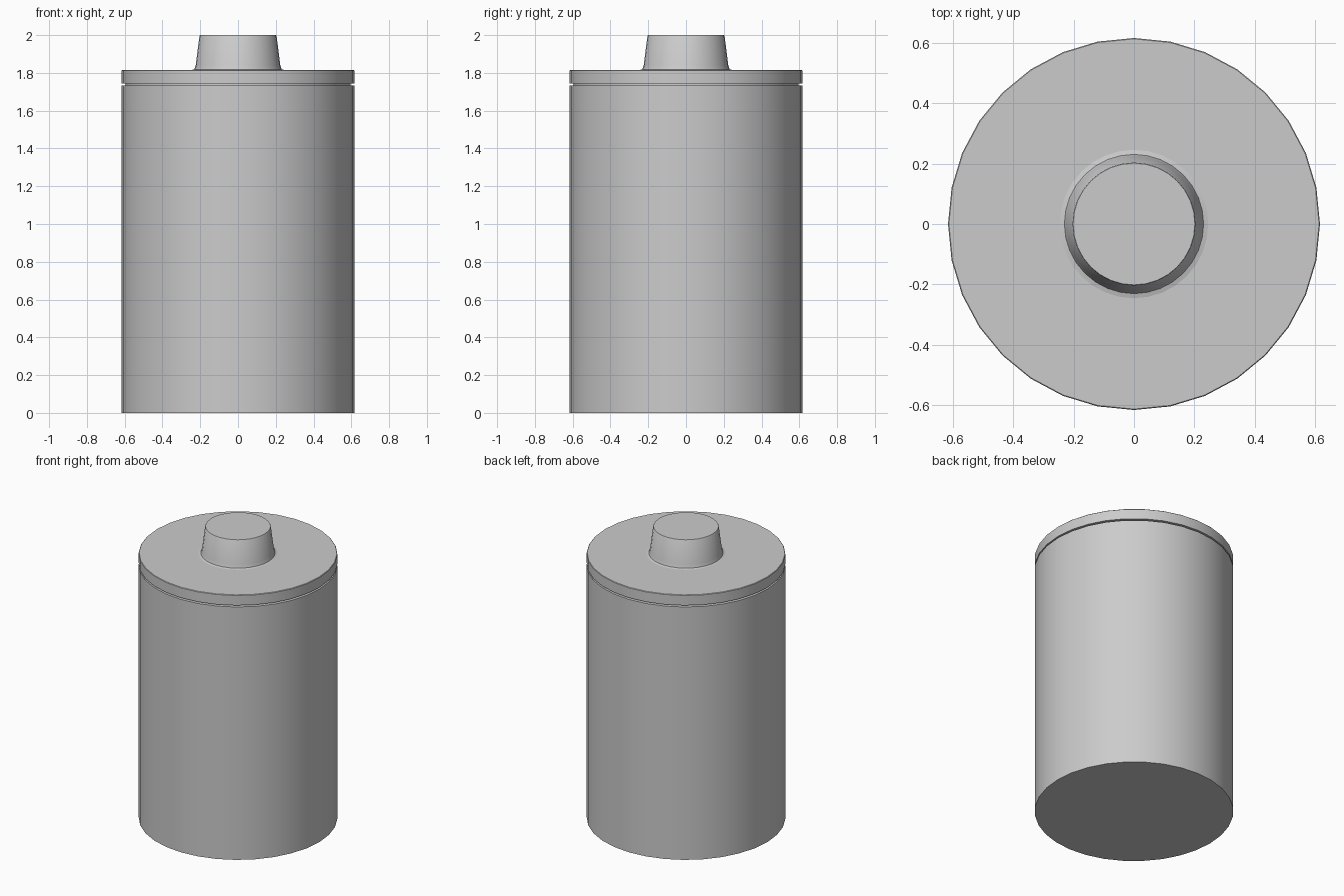
import bpy, bmesh, math

if "Cube" in bpy.data.objects:
    bpy.data.objects.remove(bpy.data.objects["Cube"])

SIDES = 32

def lathe(name, profile):
    # Revolve (radius, z) points around z and cap both ends
    bm = bmesh.new()
    rings = []
    for r, z in profile:
        rings.append([bm.verts.new((r * math.cos(2 * math.pi * i / SIDES),
                                    r * math.sin(2 * math.pi * i / SIDES), z))
                      for i in range(SIDES)])
    for a, b in zip(rings, rings[1:]):
        for i in range(SIDES):
            j = (i + 1) % SIDES
            bm.faces.new((a[i], a[j], b[j], b[i]))
    bm.faces.new(rings[0][::-1])
    bm.faces.new(rings[-1])
    bmesh.ops.recalc_face_normals(bm, faces=bm.faces)
    mesh = bpy.data.meshes.new(name)
    bm.to_mesh(mesh)
    bm.free()
    ob = bpy.data.objects.new(name, mesh)
    bpy.context.collection.objects.link(ob)
    bpy.ops.object.select_all(action='DESELECT')
    ob.select_set(True)
    bpy.context.view_layer.objects.active = ob
    bpy.ops.object.shade_smooth_by_angle(angle=math.radians(30))
    return ob

# Body with a thin groove below the lid rim
lathe("battery_body", [
    (0.617, 0.0), (0.617, 1.733), (0.595, 1.734),
    (0.595, 1.743), (0.617, 1.744), (0.617, 1.812), (0.614, 1.815)])

# Tapered terminal, flared slightly where it meets the lid
lathe("terminal", [
    (0.25, 1.814), (0.231, 1.819), (0.224, 1.84), (0.204, 1.997), (0.202, 2.0)])
